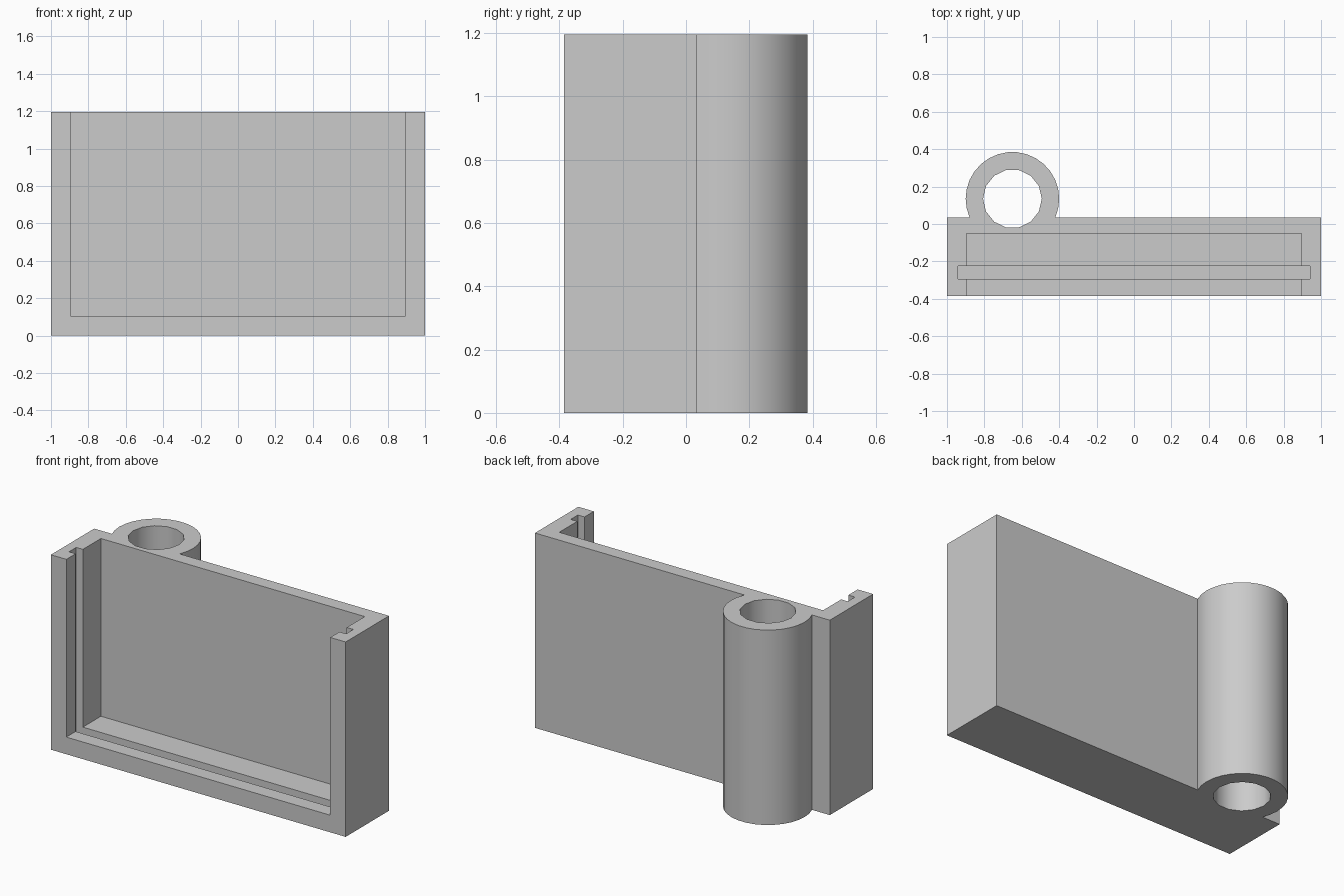
import bpy
import math

cube = bpy.data.objects.get("Cube")
if cube:
    bpy.data.objects.remove(cube, do_unlink=True)

grey = bpy.data.materials.new("plain grey")
grey.use_nodes = True
colour = (0.6, 0.6, 0.6, 1)
grey.diffuse_color = colour
grey.node_tree.nodes["Principled BSDF"].inputs["Base Color"].default_value = colour

HEIGHT = 1.195
BACK = 0.035
FRONT = -0.385
TUBE = (-0.65, 0.135)


def box(name, half_width, y0, y1, z0, z1):
    bpy.ops.mesh.primitive_cube_add(size=1, location=(0, (y0 + y1) / 2, (z0 + z1) / 2))
    obj = bpy.context.object
    obj.name = name
    obj.scale = (half_width * 2, y1 - y0, z1 - z0)
    bpy.ops.object.transform_apply(location=True, scale=True)
    obj.data.materials.append(grey)
    return obj


def cylinder(name, radius, sides, z0, z1):
    bpy.ops.mesh.primitive_cylinder_add(
        vertices=sides, radius=radius, depth=z1 - z0,
        location=(*TUBE, (z0 + z1) / 2),
        rotation=(0, 0, math.pi / 2))  # a corner points along x
    obj = bpy.context.object
    obj.name = name
    bpy.ops.object.transform_apply(location=True, rotation=True)
    obj.data.materials.append(grey)
    return obj


def combine(target, tool, operation):
    mod = target.modifiers.new(tool.name, "BOOLEAN")
    mod.operation = operation
    mod.solver = "EXACT"
    mod.object = tool
    bpy.context.view_layer.objects.active = target
    bpy.ops.object.modifier_apply(modifier=mod.name)
    bpy.data.objects.remove(tool, do_unlink=True)


# Tray body with the round sleeve on its back
body = box("slotted_holder", 1, FRONT, BACK, 0, HEIGHT)
combine(body, cylinder("sleeve", 0.25, 30, 0, HEIGHT), "UNION")

# Pocket open at the front and top, then the panel groove around it
combine(body, box("pocket_cutter", 0.895, FRONT - 0.1, -0.05, 0.105, HEIGHT + 0.1), "DIFFERENCE")
combine(body, box("groove_cutter", 0.94, -0.295, -0.225, 0.06, HEIGHT + 0.1), "DIFFERENCE")

# Bore through the sleeve
combine(body, cylinder("bore_cutter", 0.157, 14, -0.1, HEIGHT + 0.1), "DIFFERENCE")

# Smooth the round walls, keep the corners sharp
bpy.ops.object.select_all(action="DESELECT")
body.select_set(True)
bpy.context.view_layer.objects.active = body
bpy.ops.object.shade_smooth_by_angle(angle=math.radians(30))
